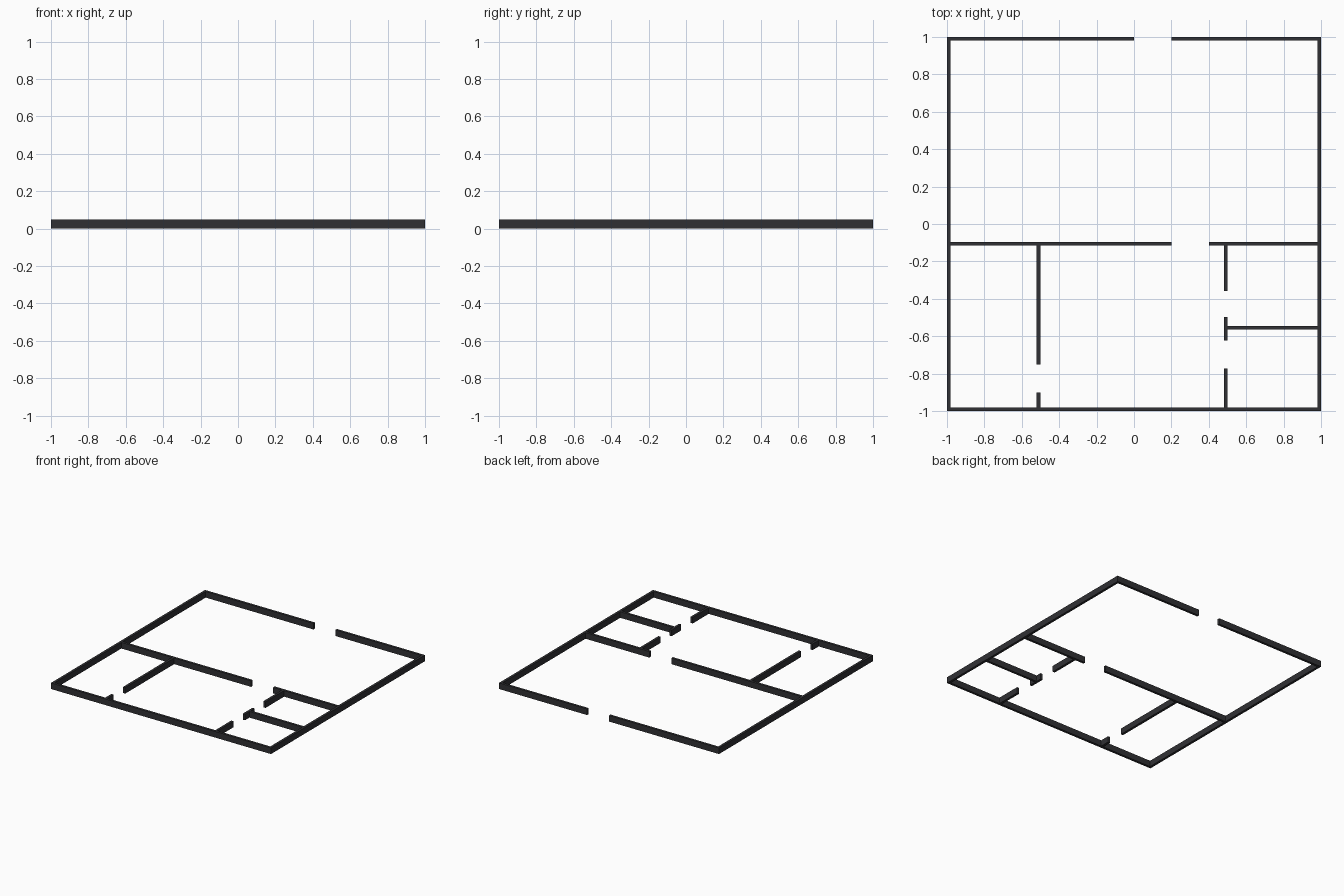
import bpy

if "Cube" in bpy.data.objects:
    bpy.data.objects.remove(bpy.data.objects["Cube"])

H = 0.05   # wall height
T = 0.02   # wall thickness

mat = bpy.data.materials.new("dark_wall")
mat.diffuse_color = (0.03, 0.03, 0.034, 1)
mat.use_nodes = True
mat.node_tree.nodes["Principled BSDF"].inputs["Base Color"].default_value = mat.diffuse_color


def wall(name, x0, x1, y0, y1):
    """Box wall standing on the ground between two plan corners."""
    bpy.ops.mesh.primitive_cube_add(size=1, location=((x0 + x1) / 2, (y0 + y1) / 2, H / 2))
    ob = bpy.context.object
    ob.name = name
    ob.scale = (x1 - x0, y1 - y0, H)
    bpy.ops.object.transform_apply(location=False, rotation=False, scale=True)
    ob.data.materials.append(mat)


def wall_x(name, y, *spans):
    """Wall along x centred on y, split by door gaps."""
    for i, (a, b) in enumerate(spans):
        wall(f"{name}_{i + 1}", a, b, y - T / 2, y + T / 2)


def wall_y(name, x, *spans):
    """Wall along y centred on x, split by door gaps."""
    for i, (a, b) in enumerate(spans):
        wall(f"{name}_{i + 1}", x - T / 2, x + T / 2, a, b)


IN = 1 - T          # inner face of the outer walls
EDGE = 1 - T / 2    # centre line of the outer walls
MID = -0.105        # centre line of the dividing wall

# Outer walls, with the entrance gap at the back
wall_y("left_outer_wall", -EDGE, (-1, 1))
wall_y("right_outer_wall", EDGE, (-1, 1))
wall_x("front_outer_wall", -EDGE, (-IN, IN))
wall_x("back_outer_wall", EDGE, (-IN, 0), (0.2, IN))

# Dividing wall across the plan
wall_x("dividing_wall", MID, (-IN, 0.2), (0.4, IN))

# Room partitions with door gaps
top = MID - T / 2
wall_y("left_room_wall", -0.51, (-IN, -0.9), (-0.75, top))
wall_y("right_room_wall", 0.49, (-IN, -0.773), (-0.623, -0.498), (-0.357, top))
wall_x("small_room_partition", -0.555, (0.5, IN))
